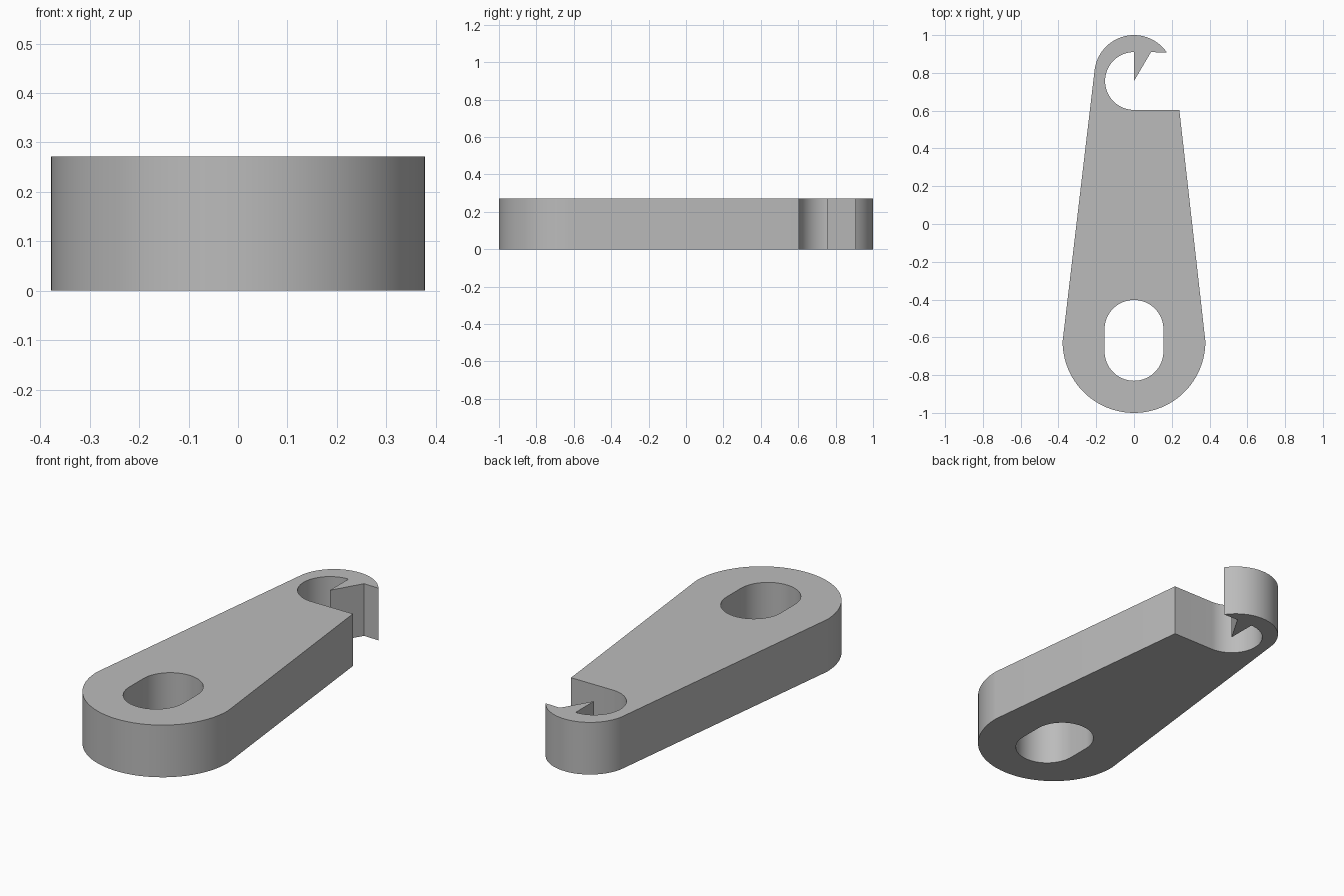
import bpy, bmesh
from math import radians, sin, cos

cube = bpy.data.objects.get("Cube")
if cube:
    bpy.data.objects.remove(cube, do_unlink=True)

THICK = 0.272


def arc(cx, cy, r, start, end, steps):
    """Points along a circular arc, angles in degrees."""
    angles = [radians(start + (end - start) * i / steps) for i in range(steps + 1)]
    return [(cx + r * cos(a), cy + r * sin(a)) for a in angles]


def add_loop(bm, points):
    verts = [bm.verts.new((x, y, 0)) for x, y in points]
    for a, b in zip(verts, verts[1:] + verts[:1]):
        bm.edges.new((a, b))


# Outline: rounded base, tapered left side, hook, pointed tooth, open right side
outline = arc(0, -0.622, 0.378, 0, -180, 48)
outline += arc(0, 0.79, 0.21, 173, 34, 32)
outline += [(0.09, 0.91), (0, 0.757)]
outline += arc(0, 0.757, 0.153, 90, 270, 32)
outline += [(0.24, 0.604)]

# Slot with rounded ends
slot = arc(0, -0.558, 0.156, 0, 180, 32) + arc(0, -0.674, 0.156, 180, 360, 32)

# Fill the flat profile and extrude it into a solid
bm = bmesh.new()
add_loop(bm, outline)
add_loop(bm, slot)
bmesh.ops.triangle_fill(bm, edges=bm.edges[:], use_beauty=True, normal=(0, 0, 1))
top = bmesh.ops.extrude_face_region(bm, geom=bm.faces[:], use_keep_orig=True)["geom"]
bmesh.ops.translate(bm, vec=(0, 0, THICK),
                    verts=[g for g in top if isinstance(g, bmesh.types.BMVert)])
bmesh.ops.recalc_face_normals(bm, faces=bm.faces[:])

mesh = bpy.data.meshes.new("hooked_lever")
bm.to_mesh(mesh)
bm.free()
lever = bpy.data.objects.new("hooked_lever", mesh)
bpy.context.collection.objects.link(lever)

# Plain grey finish
grey = bpy.data.materials.new("light_grey")
grey.use_nodes = True
colour = (0.5, 0.5, 0.5, 1)
grey.diffuse_color = colour
grey.node_tree.nodes["Principled BSDF"].inputs["Base Color"].default_value = colour
mesh.materials.append(grey)

# Smooth curved walls, crisp edges
bpy.ops.object.select_all(action="DESELECT")
lever.select_set(True)
bpy.context.view_layer.objects.active = lever
bpy.ops.object.shade_smooth_by_angle(angle=radians(30))
